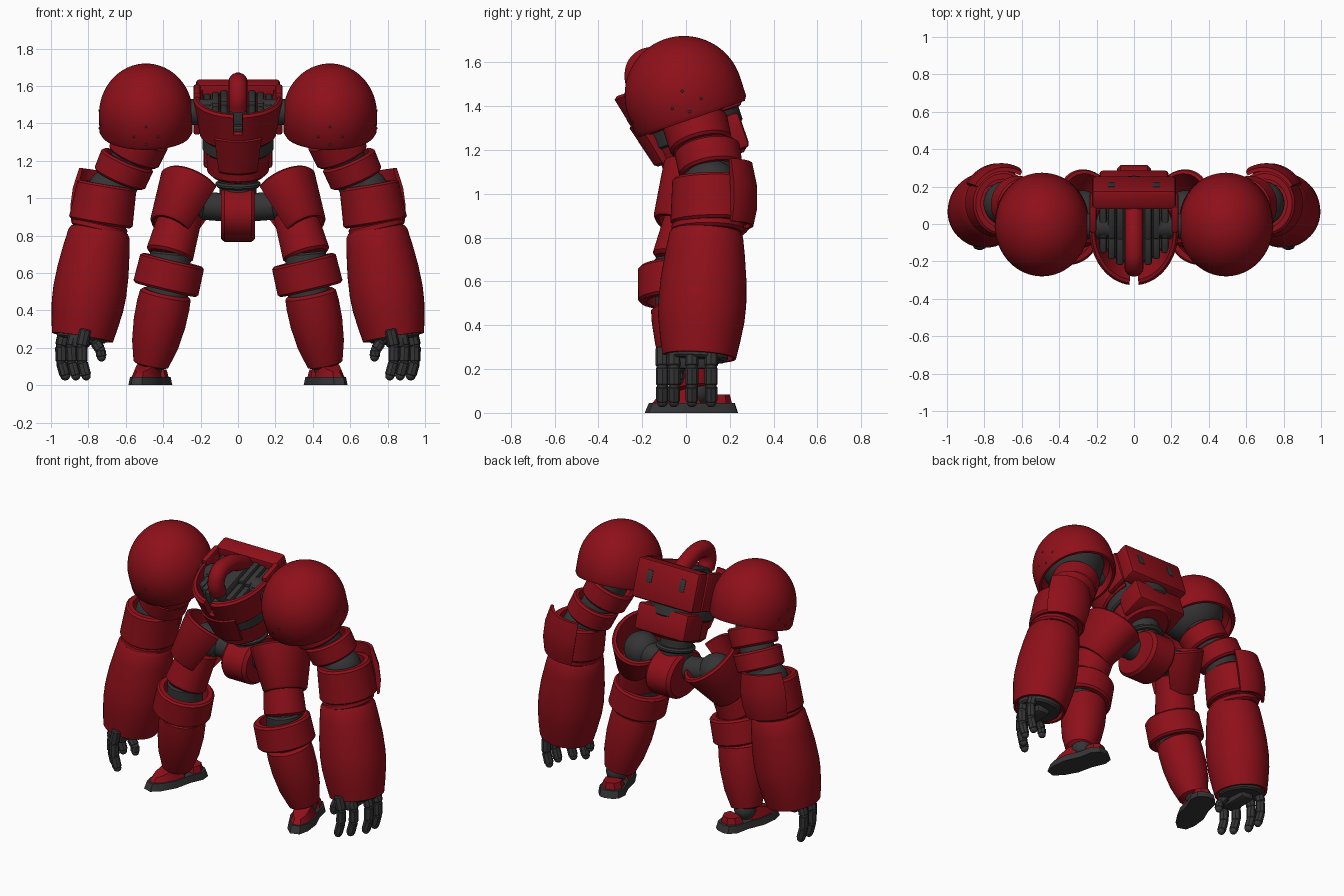
import bpy, bmesh, math
from mathutils import Matrix, Vector

if "Cube" in bpy.data.objects:
    bpy.data.objects.remove(bpy.data.objects["Cube"])

def material(name, c):
    m = bpy.data.materials.new(name)
    m.diffuse_color = (*c, 1)
    m.use_nodes = True
    m.node_tree.nodes["Principled BSDF"].inputs["Base Color"].default_value = m.diffuse_color
    return m
RED = material("red_armour", (0.27, 0.005, 0.010))
DARK = material("dark_joint", (0.035, 0.035, 0.037))
I = Matrix.Identity(4)
# torso and shoulders lean forward together
T = Matrix.Translation((0, -0.01, 1.45)) @ Matrix.Rotation(math.radians(19), 4, 'X')
S = Matrix.Translation((0.492, 0, 0)) @ T

def finish(name, bm, mat, M=I, mirror=True):
    bmesh.ops.remove_doubles(bm, verts=bm.verts, dist=1e-5)
    bm.transform(M)
    bmesh.ops.recalc_face_normals(bm, faces=bm.faces)
    me = bpy.data.meshes.new(name)
    bm.to_mesh(me)
    bm.free()
    me.materials.append(mat)
    ob = bpy.data.objects.new(name, me)
    bpy.context.collection.objects.link(ob)
    if mirror:
        ob.modifiers.new("mirror", 'MIRROR').use_mirror_merge = False
    return ob

def lathe(name, p0, p1, prof, mat=RED, sx=1, sy=1, arc=None, n=48, M=I, mirror=True, closed=False):
    """Turn (radius, height) points about the line p0 -> p1; angle 0 = +x, 90 = rear."""
    p0, z = Vector(p0), (Vector(p1) - Vector(p0)).normalized()
    x = Vector((1, 0, 0)) if abs(z.x) < .95 else Vector((0, 1, 0))
    x = (x - z * x.dot(z)).normalized()
    y = z.cross(x)
    a0, a1 = [math.radians(a) for a in (arc or (0, 360))]
    bm = bmesh.new()
    rings = []
    for i in range(n + 1 if arc else n):
        a = a0 + (a1 - a0) * i / n
        rings.append([bm.verts.new(p0 + x * r * sx * math.cos(a) + y * r * sy * math.sin(a) + z * h)
                      for r, h in prof])
    k = len(prof)
    for i in range(n):
        A, B = rings[i], rings[(i + 1) % len(rings)]
        for j in range(k if closed else k - 1):
            q = (j + 1) % k
            bm.faces.new((A[j], B[j], B[q], A[q]))
    if arc:
        bm.faces.new(rings[0])
        bm.faces.new(rings[-1][::-1])
    return finish(name, bm, mat, M, mirror)

def rod(name, p0, p1, r, mat=DARK, c=0.01, r1=None, **kw):
    """Solid chamfered cylinder, optionally tapered."""
    L = (Vector(p1) - Vector(p0)).length
    r1 = r1 or r
    return lathe(name, p0, p1, [(0, 0), (r - c, 0), (r, c), (r1, L - c), (r1 - c, L), (0, L)], mat, **kw)

def band(name, p0, p1, r0, r1, t=0.03, c=0.012, **kw):
    """Hollow armour ring, or part of one."""
    L = (Vector(p1) - Vector(p0)).length
    return lathe(name, p0, p1, [(r0 - t, 0), (r0 - c, 0), (r0, c), (r1, L - c), (r1 - c, L), (r1 - t, L)],
                 closed=True, **kw)

def ball(name, c, r, mat=DARK, M=I, mirror=True):
    bm = bmesh.new()
    bmesh.ops.create_uvsphere(bm, u_segments=32, v_segments=20, radius=r, matrix=Matrix.Translation(c))
    return finish(name, bm, mat, M, mirror)

def box(name, lo, hi, mat=RED, bev=0.012, M=I, mirror=False):
    lo, hi = Vector(lo), Vector(hi)
    bm = bmesh.new()
    bmesh.ops.create_cube(bm, size=1, matrix=Matrix.Translation((lo + hi) / 2) @ Matrix.Diagonal((*(hi - lo), 1)))
    bmesh.ops.bevel(bm, geom=bm.edges[:], offset=bev, segments=2, affect='EDGES', profile=0.5)
    return finish(name, bm, mat, M, mirror)

# shoulder domes with bolts and dark sockets
dome = [(0.27 * math.cos(a), 0.27 * math.sin(a)) for a in [i * math.pi / 36 for i in range(19)]]
lathe("shoulder_dome", (0, 0, 0), (0, 0, 1),
      [(0, 0.05), (0.15, 0.03), (0.235, -0.05), (0.238, -0.115), (0.255, -0.115), (0.268, -0.095)] + dome,
      sx=0.93, n=64, M=S)
ball("shoulder_socket", (0, 0, 0.045), 0.205, M=S)
for deg in (270, 0):
    for da, h in ((-15, -0.04), (15, -0.04), (0, 0.02), (0, -0.08)):
        a = math.radians(deg + da)
        ball("shoulder_bolt", (0.247 * math.cos(a), 0.266 * math.sin(a), h), 0.007, M=S)
rod("shoulder_axle", (0.12, -0.01, 1.46), (0.45, -0.01, 1.46), 0.07)

# collar, chest and back
band("collar_plate", (0, 0, -0.12), (0, 0, 0.095), 0.205, 0.238, t=0.028, sy=1.29, arc=(276, 385), n=32, M=T)
band("collar_bridge", (0, 0, -0.12), (0, 0, -0.01), 0.204, 0.22, t=0.028, sy=1.29, arc=(260, 280), n=8, M=T, mirror=False)
box("collar_side", (0.2, 0.0, -0.12), (0.238, 0.15, 0.12), M=T, mirror=True)
box("back_block", (-0.225, 0.13, -0.13), (0.225, 0.24, 0.12), bev=0.02, M=T)
box("back_vent", (0.10, 0.2, -0.02), (0.14, 0.243, 0.06), DARK, 0.004, T, True)
box("lower_back", (-0.185, 0.02, -0.32), (0.185, 0.21, -0.15), bev=0.02, M=T)
rod("chest_core", (0, 0, -0.2), (0, 0, 0.0), 0.19, sy=1.15, M=T, mirror=False)
rod("lower_chest", (0, 0, -0.335), (0, 0, -0.1), 0.165, RED, 0.02, 0.175, sy=1.2, M=T, mirror=False)
band("abdomen_panel", (0, 0, -0.27), (0, 0, -0.05), 0.185, 0.225, sy=1.26, arc=(236, 304), n=20, M=T, mirror=False)
for i, x in enumerate((0.055, 0.1, 0.145)):
    box("neck_pipe_rear", (x, -0.05, -0.05), (x + 0.04, 0.14, 0.09 - 0.01 * i), DARK, 0.012, T, True)
    box("neck_pipe_front", (x, -0.2 + 0.03 * i, -0.05), (x + 0.04, -0.04, 0.07 - 0.01 * i), DARK, 0.012, T, True)
box("neck_core", (-0.05, -0.17, -0.05), (0.05, 0.14, 0.1), DARK, 0.02, T)

# hooked head crest
cu = bpy.data.curves.new("head_crest", 'CURVE')
cu.dimensions, cu.bevel_depth, cu.bevel_resolution, cu.use_fill_caps = '3D', 0.052, 5, True
sp = cu.splines.new('BEZIER')
path = [(0.1, 1.53), (0, 1.59), (-0.13, 1.62), (-0.205, 1.6), (-0.23, 1.54), (-0.21, 1.47)]
sp.bezier_points.add(len(path) - 1)
for b, (y, z) in zip(sp.bezier_points, path):
    b.co = (0, y, z)
    b.handle_left_type = b.handle_right_type = 'AUTO'
cu.materials.append(RED)
bpy.context.collection.objects.link(bpy.data.objects.new("head_crest", cu))

# waist and pelvis
rod("waist_joint", (0, 0.11, 0.98), (0, 0.09, 1.17), 0.10, mirror=False)
rod("waist_disc", (0, 0.11, 1.06), (0, 0.105, 1.09), 0.12, mirror=False)
rod("pelvis", (-0.092, 0, 0), (0.092, 0, 0), 0.19, RED, 0.02, mirror=False,
    M=Matrix.Translation((0, 0.125, 0.915)) @ Matrix.Diagonal((1, 1, 0.78, 1)))
rod("hip_axle", (0.06, 0.1, 0.95), (0.32, 0.08, 0.97), 0.075)
ball("hip_joint", (0.275, 0.07, 0.97), 0.11)

# legs
band("hip_shell", (0.355, -0.01, 0.835), (0.245, 0.10, 1.07), 0.155, 0.215, t=0.03, sx=0.82, arc=(-145, 145), n=44)
rod("thigh", (0.368, -0.03, 0.69), (0.30, 0.03, 0.93), 0.128, RED, 0.015, 0.115)
rod("knee_joint", (0.385, -0.03, 0.45), (0.36, -0.035, 0.71), 0.11)
band("knee_band", (0.388, -0.04, 0.51), (0.35, -0.045, 0.67), 0.178, 0.175, t=0.04)
lathe("shin", (0.468, 0.03, 0.1), (0.385, -0.025, 0.5),
      [(0, 0.01), (0.07, 0), (0.095, 0.012), (0.125, 0.12), (0.14, 0.24), (0.142, 0.34), (0.138, 0.395), (0.12, 0.41), (0, 0.41)])
ball("ankle", (0.47, 0.05, 0.1), 0.068)

# feet: pointed sole with a red toe cap, turned outward
F = Matrix.Translation((0.475, 0.03, 0)) @ Matrix.Rotation(math.radians(18), 4, 'Z')
def slab(name, side, z0, z1, shrink, mat):
    """Mirror half an outline about x = 0 and raise it into a tapered block."""
    outline = side + [(-x, y) for x, y in side[::-1]]
    bm = bmesh.new()
    cy = sum(y for _, y in outline) / len(outline)
    lo = [bm.verts.new((x, y, z0)) for x, y in outline]
    hi = [bm.verts.new((x * shrink, cy + (y - cy) * shrink, z1(y))) for x, y in outline]
    bm.faces.new(lo)
    bm.faces.new(hi)
    for i in range(len(lo)):
        j = (i + 1) % len(lo)
        bm.faces.new((lo[i], lo[j], hi[j], hi[i]))
    return finish(name, bm, mat, F)
slab("sole", [(0.03, -0.22), (0.065, -0.16), (0.085, -0.06), (0.075, 0.05), (0.085, 0.14), (0.06, 0.195), (0.025, 0.21)],
     0, lambda y: 0.045, 0.92, DARK)
slab("toe_cap", [(0.025, -0.19), (0.055, -0.14), (0.07, -0.05), (0.065, 0.02)], 0.04,
     lambda y: 0.095 + 0.25 * (y + 0.1), 0.72, RED)
slab("heel_cap", [(0.065, 0.08), (0.065, 0.14), (0.03, 0.18)], 0.04, lambda y: 0.085, 0.8, RED)

# arms
rod("upper_arm_core", (0.61, 0.1, 1.13), (0.49, 0.02, 1.4), 0.105)
rod("elbow_core", (0.71, 0.11, 0.95), (0.6, 0.1, 1.16), 0.11)
band("upper_arm_band", (0.56, 0.07, 1.215), (0.51, 0.04, 1.33), 0.144, 0.15)
band("lower_arm_band", (0.635, 0.115, 1.1), (0.588, 0.095, 1.21), 0.147, 0.15)
ball("elbow", (0.685, 0.11, 1.04), 0.12)
band("elbow_band", (0.735, 0.115, 0.865), (0.70, 0.11, 1.075), 0.172, 0.16, t=0.04, sy=1.08)
lathe("elbow_shield", (0.735, 0.115, 0.85), (0.69, 0.11, 1.14),
      [(0.17, 0), (0.185, 0), (0.203, 0.08), (0.205, 0.18), (0.185, 0.29), (0.165, 0.29), (0.175, 0.15)],
      closed=True, sy=1.04, arc=(30, 120), n=24)
band("forearm_ring", (0.745, 0.1, 0.825), (0.735, 0.1, 0.87), 0.152, 0.15, t=0.05, sy=1.1)
lathe("forearm", (0.832, 0.06, 0.255), (0.735, 0.095, 0.86),
      [(0, 0.03), (0.145, 0.03), (0.15, 0), (0.165, 0), (0.178, 0.07), (0.193, 0.17), (0.197, 0.25), (0.192, 0.36),
       (0.178, 0.48), (0.165, 0.565), (0.152, 0.585), (0, 0.585)], sy=1.02)
rod("wrist", (0.835, 0.055, 0.24), (0.825, 0.06, 0.32), 0.135)

# hands: jointed fingers and a thumb
def digit(name, pts, r):
    for a, b in zip(pts, pts[1:]):
        rod(name, a, b, r, c=0.007, n=8)
        ball(name + "_knuckle", b, r * 0.85)
        r *= 0.96
box("palm", (0.79, -0.09, 0.2), (0.89, 0.12, 0.29), DARK, 0.02, mirror=True)
for x, y in ((0.815, -0.108), (0.87, -0.055), (0.925, 0.027), (0.928, 0.115)):
    digit("finger", [Vector((x, y, 0.30)) + Vector(o) for o in
                     ((0, 0, 0), (0.02, 0, -0.09), (0.018, 0, -0.175), (-0.003, 0, -0.25))], 0.031)
digit("thumb", [(0.80, -0.02, 0.27), (0.765, -0.03, 0.23), (0.735, -0.035, 0.19), (0.73, -0.035, 0.15)], 0.03)

# smooth shading with crisp armour edges
for ob in bpy.context.collection.objects:
    if ob.type == 'MESH':
        ob.select_set(True)
        bpy.context.view_layer.objects.active = ob
bpy.ops.object.shade_smooth_by_angle(angle=math.radians(32))
